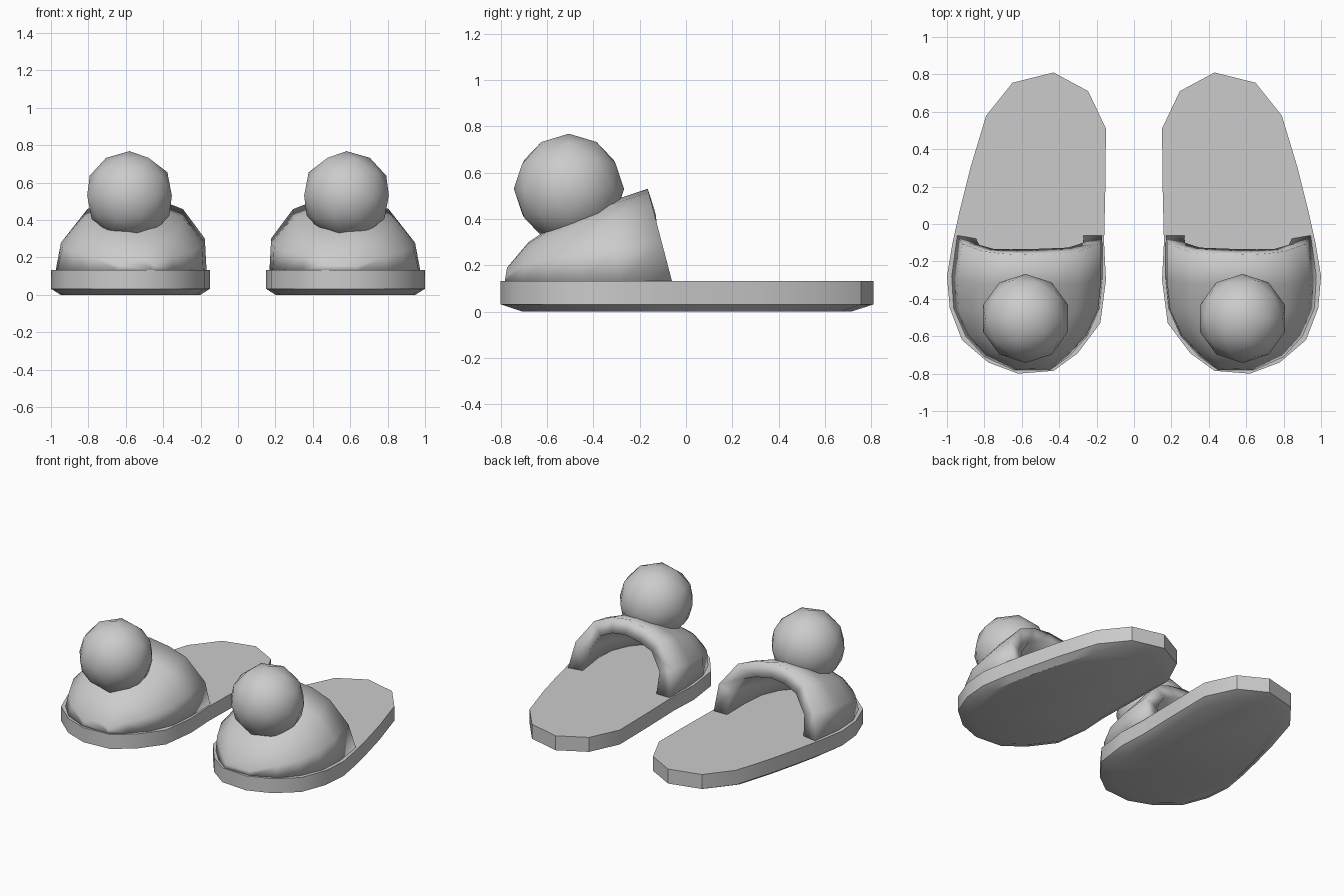
import bpy, bmesh, math

if "Cube" in bpy.data.objects:
    bpy.data.objects.remove(bpy.data.objects["Cube"])

def finish(name, verts, faces, angle, thickness=0):
    """Make a mesh part, mirror it to the other foot and smooth it."""
    mesh = bpy.data.meshes.new(name)
    mesh.from_pydata(verts, [], faces)
    obj = bpy.data.objects.new(name, mesh)
    bpy.context.collection.objects.link(obj)
    bpy.ops.object.select_all(action='DESELECT')
    obj.select_set(True)
    bpy.context.view_layer.objects.active = obj
    bpy.ops.object.shade_smooth_by_angle(angle=math.radians(angle))
    if thickness:
        shell = obj.modifiers.new("thickness", 'SOLIDIFY')
        shell.thickness = thickness
        shell.offset = -1
    mirror = obj.modifiers.new("other_foot", 'MIRROR')
    mirror.use_mirror_merge = False
    return obj

def bridge(rings, count, closed):
    """Quads between consecutive rows of equal length."""
    n = count
    return [(i*n + j, (i+1)*n + j, (i+1)*n + (j+1) % n, i*n + (j+1) % n)
            for i in range(rings - 1) for j in range(n if closed else n - 1)]

# Sole: foot outline with a chamfered underside
outline = [(.43, .81), (.65, .755), (.79, .58), (.875, .3), (.93, .08), (.97, -.1),
           (1, -.28), (.985, -.45), (.92, -.62), (.78, -.74), (.62, -.80), (.43, -.785),
           (.30, -.69), (.18, -.53), (.15, -.3), (.16, -.1), (.153, .2), (.15, .51), (.245, .71)]
n = len(outline)
verts = []
for z, s in ((.132, 1), (.032, 1), (0, .88)):
    verts += [(.57 + (x - .57)*s, y*s, z) for x, y in outline]
faces = bridge(3, n, True)
faces = [f[::-1] for f in faces] + [tuple(range(n))[::-1], tuple(range(2*n, 3*n))]
faces = [f[::-1] for f in faces]
sole = finish("sole", verts, faces, 35)
bm = bmesh.new()
bm.from_mesh(sole.data)
bmesh.ops.recalc_face_normals(bm, faces=bm.faces)
bm.to_mesh(sole.data)
bm.free()

# Upper: arches lofted from the opening to the toe
arch = [(0, 0), (.01, .43), (.16, .82), (.32, .94), (.5, 1), (.66, .96), (.82, .82), (.965, .43), (1, 0)]
# base y, left x, right x, crown y, crown z
sections = [(-.06, .17, .945, -.165, .53), (-.28, .168, .975, -.33, .475),
            (-.45, .185, .965, -.47, .42), (-.60, .25, .90, -.59, .36),
            (-.71, .35, .80, -.68, .30), (-.782, .45, .64, -.772, .19)]
base = .13
verts = [(xl + (xr - xl)*u, yb + (yt - yb)*w, base + (zt - base)*w)
         for yb, xl, xr, yt, zt in sections for u, w in arch]
m = len(arch)
faces = bridge(len(sections), m, False)
faces.append(tuple(reversed(range((len(sections) - 1)*m, len(sections)*m))))
finish("upper", verts, faces, 60, .1)

# Pompom: faceted ball sunk into the upper
bm = bmesh.new()
bmesh.ops.create_icosphere(bm, subdivisions=2, radius=.238)
verts = [(v.co.x + .58, v.co.y - .505, v.co.z + .53) for v in bm.verts]
faces = [tuple(v.index for v in f.verts) for f in bm.faces]
bm.free()
finish("pompom", verts, faces, 40)
